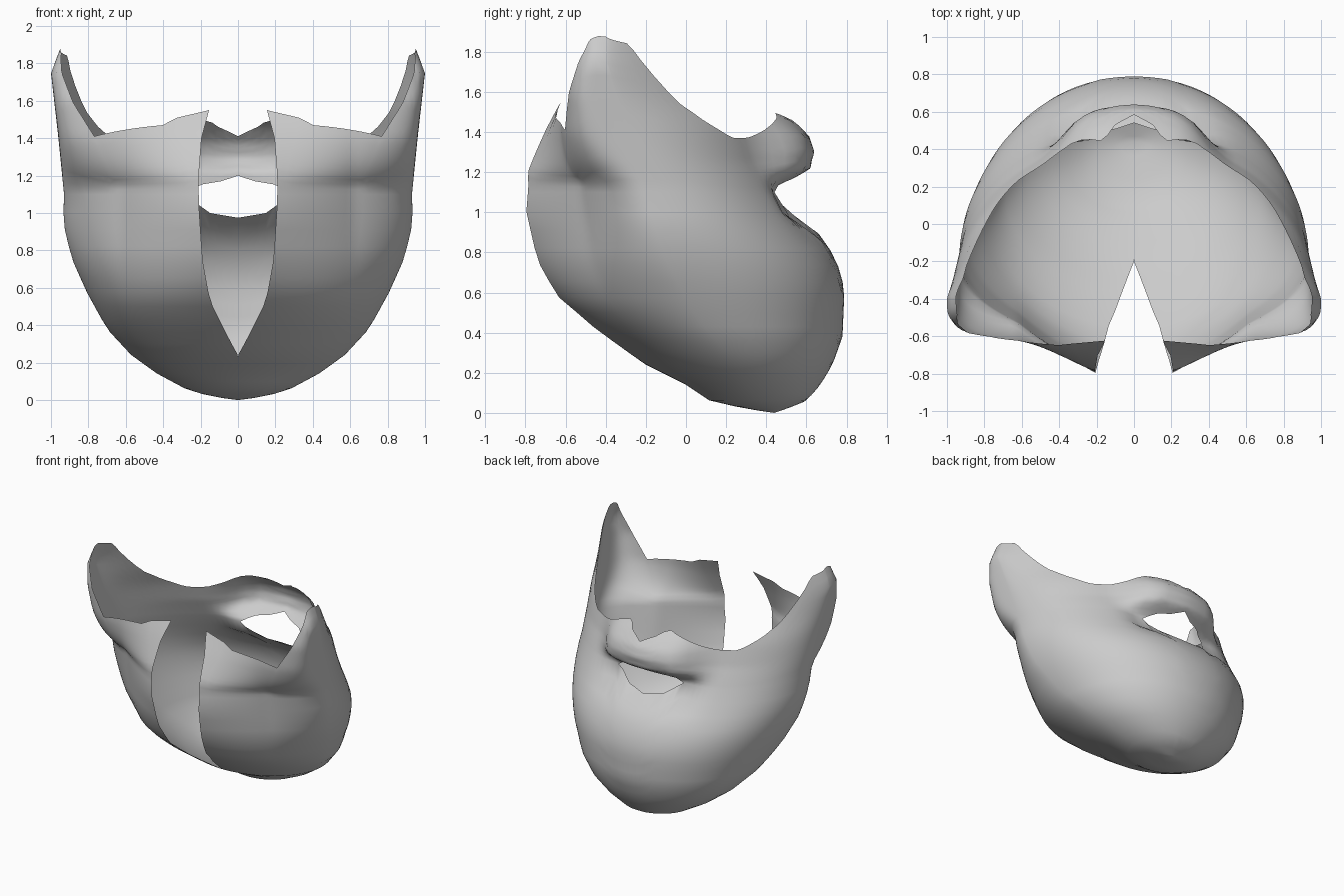
import bpy, bmesh
from math import sin, cos, asin, radians, pi

cube = bpy.data.objects.get("Cube")
if cube:
    bpy.data.objects.remove(cube)

COLUMNS, LOWER_ROWS, UPPER_ROWS = 60, 18, 12


def curve(x, *points):
    """Piecewise linear curve through (x, value) points."""
    if x <= points[0][0]:
        return points[0][1]
    for (x0, v0), (x1, v1) in zip(points, points[1:]):
        if x <= x1:
            return v0 + (v1 - v0) * (x - x0) / (x1 - x0)
    return points[-1][1]


# Outline of the shell by height
def front_y(z):
    return curve(z, (0, .44), (.02, .3), (.06, .12), (.14, 0), (.24, -.2), (.38, -.4),
                 (.48, -.54), (.58, -.62), (.76, -.655), (1, -.645), (1.4, -.635),
                 (1.6, -.62), (1.75, -.59), (1.88, -.56))


def back_y(z):
    return curve(z, (0, .44), (.02, .5), (.06, .6), (.14, .67), (.24, .73), (.38, .78),
                 (.62, .79), (.76, .75), (.86, .69), (.94, .62), (1.1, .53),
                 (1.25, .47), (1.4, .44))


def half_width(z):
    return curve(z, (0, 0), (.02, .15), (.06, .28), (.14, .43), (.24, .57), (.38, .7),
                 (.58, .81), (.76, .89), (.95, .935), (1.1, .93), (1.4, .96),
                 (1.75, 1), (1.88, .95))


def widest_y(z):
    return curve(z, (0, .44), (.06, .35), (.24, .25), (.48, .05), (.76, -.1),
                 (1.1, -.2), (1.4, -.3), (1.75, -.4))


def slit_x(z):
    return curve(z, (.24, 0), (.33, .05), (.53, .15), (.75, .19), (1.05, .21),
                 (1.2, .21), (1.4, .195), (1.55, .155))


# Squareness of the chin side and of the open side
def back_power(z):
    return 2 / curve(z, (.2, 2), (.5, 2.06), (.8, 2.06), (1.1, 2), (1.4, 1.77),
                     (1.55, 1.5), (1.75, 1.3))


def front_power(z):
    return 2 / curve(z, (.2, 2), (.4, 1.9), (.9, 1.8), (1.15, 1.95), (1.4, 4.5),
                     (1.6, 5.5), (1.8, 4))


# Front panels swell towards the slit
def panel_swell(x, z):
    height = curve(z, (.5, 0), (.76, .15), (1, .25), (1.2, .23), (1.4, .1), (1.55, 0))
    return height * max(0, 1 - x / .62)


# Rim height and mouth opening by angle from the back centre
def rim_z(a):
    return curve(a, (0, 1.41), (9, 1.46), (14, 1.5), (22, 1.46), (28, 1.4), (34, 1.37),
                 (43, 1.37), (53, 1.45), (61, 1.55), (65, 1.65), (69, 1.76), (74, 1.84),
                 (92, 1.88), (104, 1.86), (119, 1.75), (130, 1.62), (139, 1.5),
                 (144, 1.41), (174, 1.47), (180, 1.55))


def mouth_bottom(a):
    return curve(a, (0, .975), (9, 1), (13.5, 1.05), (18, 1.1))


def mouth_top(a):
    return curve(a, (0, 1.2), (6, 1.17), (13.5, 1.15), (18, 1.1))


# Lip groove and moustache roll, fading out beside the mouth
def lip_offset(a, z):
    fade = curve(a, (16, 1), (22, .8), (28, .25), (34, 0))
    return fade * curve(z, (.93, 0), (.99, -.08), (1.07, -.08), (1.13, -.04), (1.16, .02),
                        (1.22, .14), (1.3, .18), (1.38, .17), (1.46, .1), (1.5, .03))


def shell_point(a, z):
    w, mid = half_width(z), widest_y(z)
    if a <= 90:
        t, power = radians(a), back_power(z)
        depth = (back_y(z) + lip_offset(a, z) - mid) * max(0, cos(t)) ** power
        return w * sin(t) ** power, mid + depth, z
    # Front panels stop at the slit
    power = front_power(z)
    reach = pi / 2
    if w > 0:
        reach -= asin(min(1, (slit_x(z) / w) ** (1 / power)))
    t = reach * (a - 90) / 90
    x = 0 if a == 180 and slit_x(z) == 0 else w * cos(t) ** power
    return x, mid + (front_y(z) - mid) * sin(t) ** power - panel_swell(x, z), z


def add_sheet(bm, rows, height):
    """Grid of quads over all columns, with height(angle, 0..1)."""
    grid = [[bm.verts.new(shell_point(a, height(a, j / rows))) for j in range(rows + 1)]
            for a in (180 * i / COLUMNS for i in range(COLUMNS + 1))]
    for left, right in zip(grid, grid[1:]):
        for j in range(rows):
            bm.faces.new((left[j], left[j + 1], right[j + 1], right[j]))


# Half shell: below and above the mouth, welded beyond its corners
bm = bmesh.new()
add_sheet(bm, LOWER_ROWS, lambda a, t: mouth_bottom(a) * t ** 1.6)
add_sheet(bm, UPPER_ROWS, lambda a, t: mouth_top(a) + (rim_z(a) - mouth_top(a)) * t)
bmesh.ops.remove_doubles(bm, verts=bm.verts, dist=.0005)
bmesh.ops.recalc_face_normals(bm, faces=bm.faces)
if sum(f.normal.y * f.calc_center_median().y for f in bm.faces) < 0:
    bmesh.ops.reverse_faces(bm, faces=bm.faces)
mesh = bpy.data.meshes.new("beard")
bm.to_mesh(mesh)
bm.free()
beard = bpy.data.objects.new("beard", mesh)
bpy.context.collection.objects.link(beard)

# Plain grey
grey = bpy.data.materials.new("grey")
grey.use_nodes = True
colour = (.6, .6, .6, 1)
grey.diffuse_color = colour
grey.node_tree.nodes["Principled BSDF"].inputs["Base Color"].default_value = colour
mesh.materials.append(grey)

# Other half and smooth shading
mirror = beard.modifiers.new("mirror", 'MIRROR')
mirror.use_clip = True
mirror.merge_threshold = .001
bpy.context.view_layer.objects.active = beard
beard.select_set(True)
bpy.ops.object.shade_smooth()
